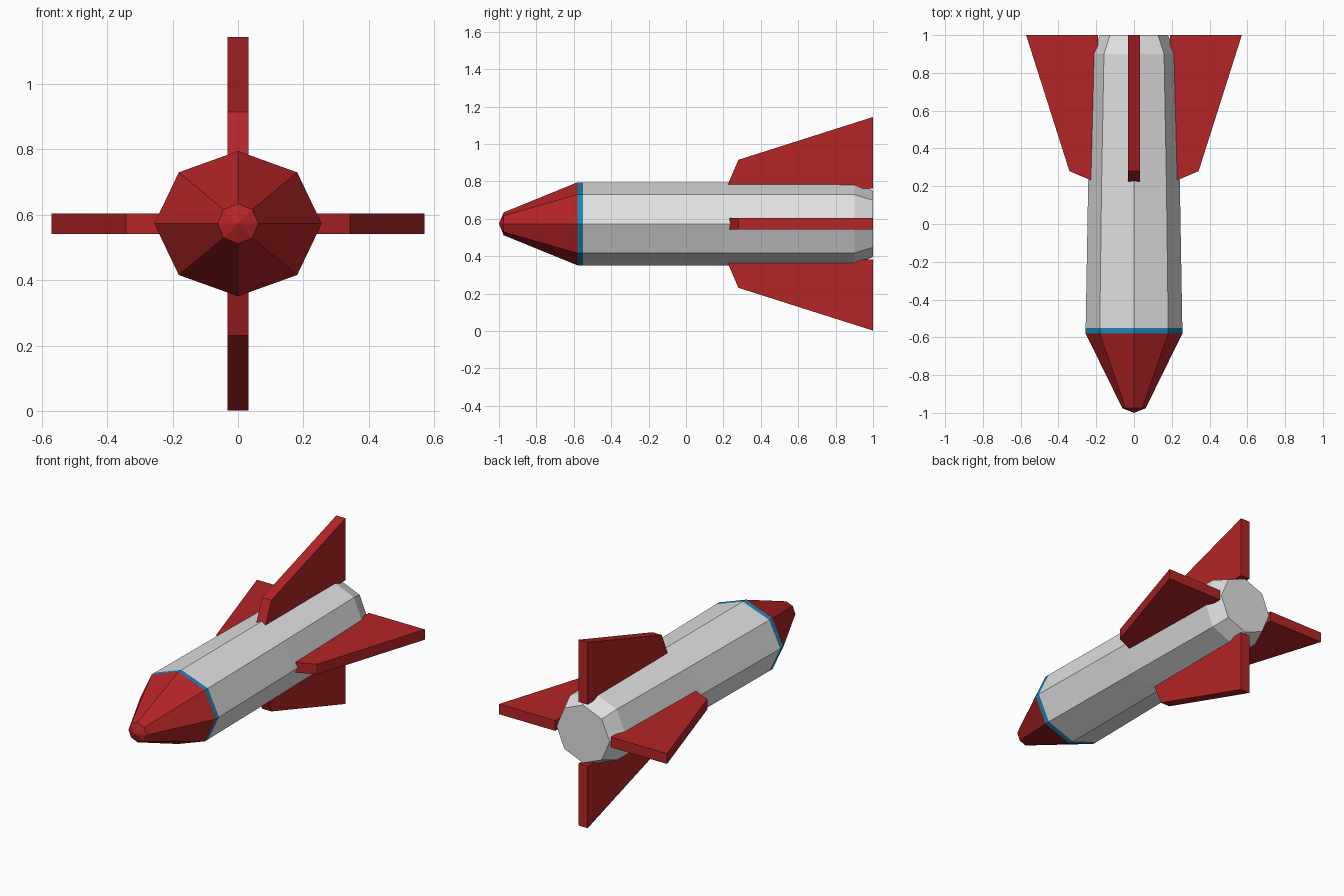
import bpy, bmesh, math
from mathutils import Matrix

if "Cube" in bpy.data.objects:
    bpy.data.objects.remove(bpy.data.objects["Cube"])

CZ = 0.573      # height of the rocket axis
SIDES = 8


def material(name, rgb):
    m = bpy.data.materials.new(name)
    m.diffuse_color = (*rgb, 1)
    m.use_nodes = True
    m.node_tree.nodes["Principled BSDF"].inputs["Base Color"].default_value = m.diffuse_color
    return m


red = material("red", (0.46, 0.018, 0.020))
grey = material("light_grey", (0.75, 0.75, 0.75))
blue = material("blue", (0.012, 0.24, 0.46))


def finish(bm, name, mat):
    bmesh.ops.recalc_face_normals(bm, faces=bm.faces[:])
    me = bpy.data.meshes.new(name)
    bm.to_mesh(me)
    bm.free()
    me.materials.append(mat)
    ob = bpy.data.objects.new(name, me)
    bpy.context.collection.objects.link(ob)
    return ob


def loft(name, rings, mat, tip=None):
    """Join octagonal rings (y, x radius, z radius); front end is a tip or a cap."""
    bm = bmesh.new()
    loops = []
    for y, rx, rz in rings:
        angles = [2 * math.pi * i / SIDES for i in range(SIDES)]
        loops.append([bm.verts.new((rx * math.cos(a), y, CZ + rz * math.sin(a))) for a in angles])
    for a, b in zip(loops, loops[1:]):
        for i in range(SIDES):
            j = (i + 1) % SIDES
            bm.faces.new((a[i], a[j], b[j], b[i]))
    if tip is None:
        bm.faces.new(loops[0])
    else:
        apex = bm.verts.new((0, tip, CZ))
        for i in range(SIDES):
            bm.faces.new((loops[0][i], loops[0][(i + 1) % SIDES], apex))
    bm.faces.new(loops[-1])
    return finish(bm, name, mat)


# Nose, band and tapered hull
loft("nose_cone", [(-0.975, 0.062, 0.061), (-0.58, 0.256, 0.222)], red, tip=-1.0)
loft("nose_band", [(-0.58, 0.256, 0.222), (-0.55, 0.256, 0.222)], blue)
loft("hull", [(-0.55, 0.256, 0.222), (0.2, 0.243, 0.222),
              (0.9, 0.225, 0.221), (1.0, 0.18, 0.178)], grey)

# Four tail fins: (y, distance from axis)
FIN = [(0.215, 0.19), (0.28, 0.342), (1.0, 0.571), (1.0, 0.19)]
THICK = 0.063
for k, side in enumerate(("top", "right", "bottom", "left")):
    bm = bmesh.new()
    face = bm.faces.new([bm.verts.new((-THICK / 2, y, r)) for y, r in FIN])
    ext = bmesh.ops.extrude_face_region(bm, geom=[face])["geom"]
    bmesh.ops.translate(bm, vec=(THICK, 0, 0),
                        verts=[v for v in ext if isinstance(v, bmesh.types.BMVert)])
    bm.transform(Matrix.Translation((0, 0, CZ)) @ Matrix.Rotation(k * math.pi / 2, 4, 'Y'))
    finish(bm, side + "_fin", red)
